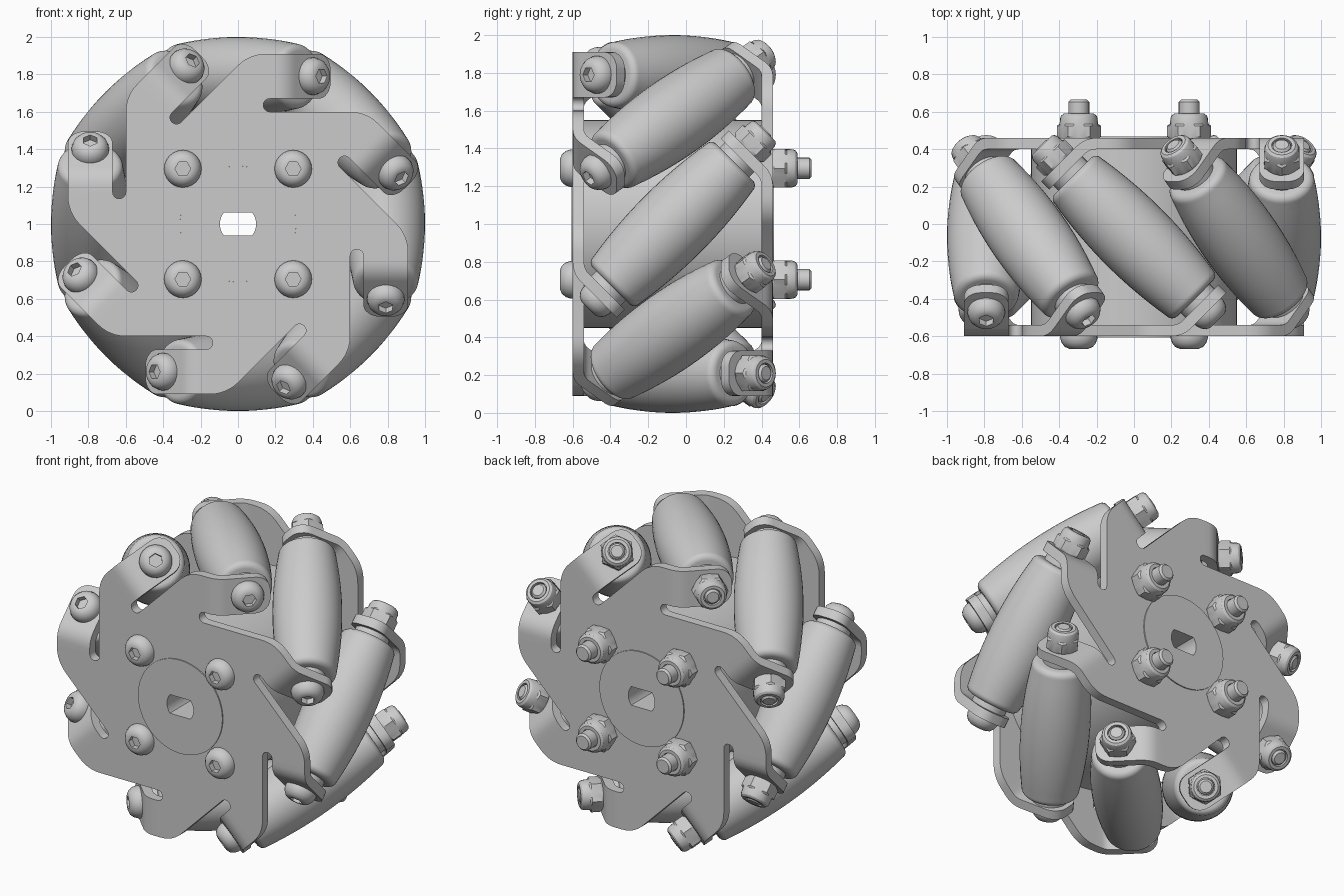
import bpy, bmesh, math
from mathutils import Matrix, Vector

cube = bpy.data.objects.get("Cube")
if cube:
    bpy.data.objects.remove(cube, do_unlink=True)

grey = bpy.data.materials.new("plain_grey")
grey.use_nodes = True
grey.diffuse_color = (0.6, 0.6, 0.6, 1)
grey.node_tree.nodes["Principled BSDF"].inputs["Base Color"].default_value = (0.6, 0.6, 0.6, 1)

WHEEL = Matrix.Translation((0, -0.07, 1))
STEP = math.pi / 4
SPOKES = [Matrix.Rotation(k * STEP, 4, 'Y') for k in range(8)]
TURN = Matrix.Rotation(math.pi, 4, 'Z')


def to_mesh(name, bm):
    bmesh.ops.recalc_face_normals(bm, faces=bm.faces)
    mesh = bpy.data.meshes.new(name)
    bm.to_mesh(mesh)
    bm.free()
    mesh.materials.append(grey)
    return mesh


def place(name, mesh, matrix):
    ob = bpy.data.objects.new(name, mesh)
    bpy.context.collection.objects.link(ob)
    ob.matrix_world = matrix
    return ob


def shade(ob):
    bpy.ops.object.select_all(action='DESELECT')
    ob.select_set(True)
    bpy.context.view_layer.objects.active = ob
    for mod in list(ob.modifiers):
        bpy.ops.object.modifier_apply(modifier=mod.name)
    bpy.ops.object.shade_smooth_by_angle(angle=math.radians(32))


def hex_radius(r, a):
    return r * math.cos(math.pi / 6) / math.cos(a % (math.pi / 3) - math.pi / 6)


def lathe(name, rings, n=24):
    """Rings are (radius, height, is_hex) along local z, capped at both ends."""
    bm = bmesh.new()
    loops = []
    for r, h, is_hex in rings:
        loop = []
        for i in range(n):
            a = 2 * math.pi * i / n
            q = hex_radius(r, a) if is_hex else r
            loop.append(bm.verts.new((q * math.cos(a), q * math.sin(a), h)))
        loops.append(loop)
    for a, b in zip(loops, loops[1:]):
        for i in range(n):
            j = (i + 1) % n
            bm.faces.new((a[i], a[j], b[j], b[i]))
    bm.faces.new(loops[0])
    bm.faces.new(loops[-1])
    return to_mesh(name, bm)


def bolt(name, s, end, shaft):
    """Button head with hex socket below height s, shaft up to end."""
    return lathe(name, [(.042, s - .035, 1), (.042, s - .072, 1), (.052, s - .072, 0),
                        (.075, s - .062, 0), (.092, s - .04, 0), (.1, s - .015, 0), (.1, s, 0),
                        (shaft, s, 0), (shaft, end - .012, 0), (shaft - .012, end, 0)])


def nut(name, s, r):
    """Hex nut with rounded locking collar."""
    return lathe(name, [(r * .87, s, 0), (r, s + .012, 1), (r, s + .07, 1), (r * .87, s + .08, 0),
                        (r * .85, s + .11, 0), (r * .8, s + .125, 0), (r * .68, s + .135, 0),
                        (r * .5, s + .135, 0), (r * .5, s + .11, 0)])


# Plates: flat star with eight bent tabs
SLOT, IN, OUT, BEND, LOW = .17, .67, .91, .20, .60
FLAT_Y = -.5


def bezier(a, c, b, n):
    return [Vector(a).lerp(c, i / n).lerp(Vector(c).lerp(b, i / n), i / n) for i in range(n + 1)]


def sector(bm, rot):
    def face(points):
        bm.faces.new([bm.verts.new(rot @ Vector(p)) for p in points])

    # Flat part, from the neighbouring slot round to its own slot
    c = math.sqrt(.5)
    corner = Vector(((OUT / c - 2 * LOW) * c, OUT))
    flat = [Vector(((SLOT - LOW) * c, (SLOT + LOW) * c))]
    flat += bezier(corner - Vector((.09, .09)) * c, corner, corner + Vector((.09, 0)), 6)
    flat += [Vector((BEND, OUT)), Vector((BEND, IN))]
    w = (IN - LOW) / 2
    for i in range(9):
        a = math.pi / 2 + math.pi * i / 8
        flat.append(Vector((SLOT + w * math.cos(a), LOW + w + w * math.sin(a))))
    start = math.atan2(LOW, SLOT)
    for i in range(9):
        a = start + STEP * i / 8
        flat.append(Vector((math.cos(a), math.sin(a))) * .31)
    face([(p.x, FLAT_Y, p.y) for p in flat])

    # Bend
    knee = Vector((.25, FLAT_Y))
    path = bezier((BEND, FLAT_Y), knee, knee + Vector((.05, .05)) * c, 5)
    for p, q in zip(path, path[1:]):
        face([(p.x, p.y, IN), (q.x, q.y, IN), (q.x, q.y, OUT), (p.x, p.y, OUT)])

    # Rounded tab end
    tab = [(.05, IN)]
    for v, a0 in ((IN + .09, -math.pi / 2), (OUT - .09, 0)):
        for i in range(7):
            a = a0 + math.pi / 2 * i / 6
            tab.append((.227 + .09 * math.cos(a), v + .09 * math.sin(a)))
    tab.append((.05, OUT))
    face([(knee.x + d * c, knee.y + d * c, v) for d, v in tab])


def plate(name, matrix):
    bm = bmesh.new()
    for rot in SPOKES:
        sector(bm, rot)
    bmesh.ops.remove_doubles(bm, verts=bm.verts, dist=.0005)
    ob = place(name, to_mesh(name, bm), matrix)
    mod = ob.modifiers.new("thickness", 'SOLIDIFY')
    mod.thickness = .06
    mod.offset = 0
    mod.use_even_offset = True
    shade(ob)


plate("front_plate", WHEEL)
plate("back_plate", WHEEL @ TURN)

# Hub drum with raised boss and flat-sided bore
bm = bmesh.new()
n = 64
loops = []
for r, y in ((0, -.537), (.31, -.537), (.31, -.5), (.55, -.5), (.55, .5), (.31, .5), (.31, .537), (0, .537)):
    loop = []
    for i in range(n):
        a = 2 * math.pi * i / n
        x, z = r * math.cos(a), r * math.sin(a)
        if r == 0:
            x, z = .097 * math.cos(a), max(-.062, min(.062, .097 * math.sin(a)))
        loop.append(bm.verts.new((x, y, z)))
    loops.append(loop)
for a, b in zip(loops, loops[1:] + loops[:1]):
    for i in range(n):
        j = (i + 1) % n
        bm.faces.new((a[i], a[j], b[j], b[i]))
shade(place("hub", to_mesh("hub", bm), WHEEL))

# Barrel roller profile, with rounded ends
half, fillet, end_r = .463, .04, .168
side = []
for i in range(9):
    s = (half - fillet) * i / 8
    side.append((.21 - (.21 - end_r) * (s / half) ** 2, s))
base = side[-1][0] - fillet
for i in range(1, 7):
    a = math.pi / 2 * i / 6
    side.append((base + fillet * math.cos(a), half - fillet + fillet * math.sin(a)))
barrel = [(r, -s, 0) for r, s in reversed(side[1:])] + [(r, s, 0) for r, s in side]

roller_parts = {
    "roller": lathe("roller", barrel, 40),
    "roller_bolt": bolt("roller_bolt", -.56, .70, .048),
    "roller_nut": nut("roller_nut", .56, .108),
    "front_washer": lathe("front_washer", [(.11, -.5, 0), (.11, -.46, 0)]),
    "back_washer": lathe("back_washer", [(.11, .46, 0), (.11, .5, 0)]),
}
tilt = Vector((-1, 1, 0)).to_track_quat('Z', 'Y').to_matrix().to_4x4()
for k, rot in enumerate(SPOKES):
    for name, mesh in roller_parts.items():
        ob = place(f"{name}_{k + 1}", mesh, WHEEL @ rot @ Matrix.Translation((0, 0, .79)) @ tilt)
        if k == 0:
            shade(ob)

# Four through bolts clamping the plates to the hub
clamp_parts = {"clamp_bolt": bolt("clamp_bolt", -.525, .735, .056),
               "clamp_nut": nut("clamp_nut", .525, .118)}
along = Matrix.Rotation(-math.pi / 2, 4, 'X')
for k in range(4):
    x, z = (.295 if k % 2 else -.295), (.295 if k > 1 else -.295)
    for name, mesh in clamp_parts.items():
        ob = place(f"{name}_{k + 1}", mesh, WHEEL @ Matrix.Translation((x, 0, z)) @ along)
        if k == 0:
            shade(ob)
